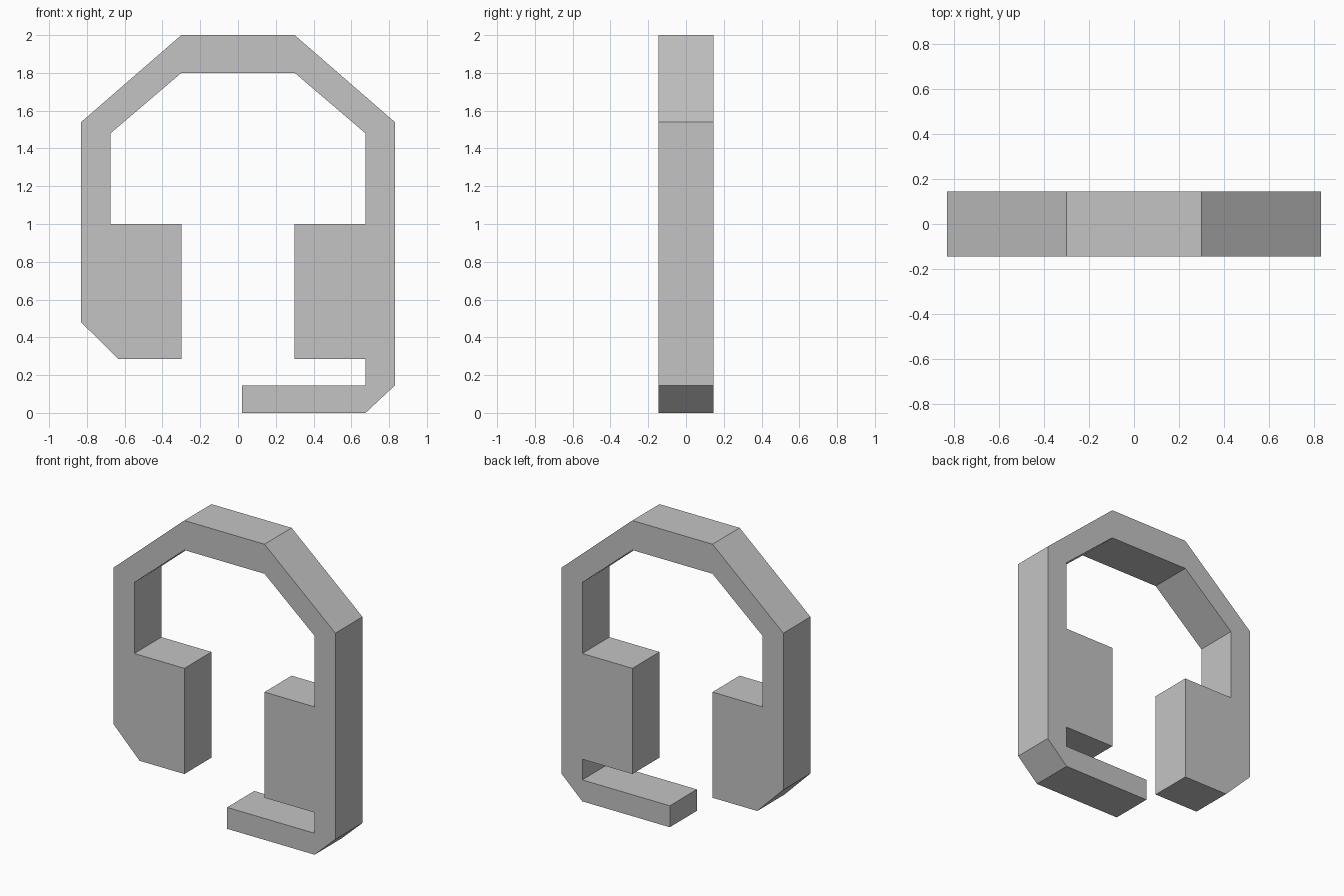
import bpy
import bmesh
from mathutils import Vector

cube = bpy.data.objects.get("Cube")
if cube:
    bpy.data.objects.remove(cube, do_unlink=True)

HALF_DEPTH = 0.145
OUTER, INNER, PAD = 0.83, 0.675, 0.30
PAD_TOP, PAD_BOTTOM = 1.0, 0.285

# One plain grey material
grey = bpy.data.materials.new("plain grey")
grey.use_nodes = True
colour = (0.55, 0.55, 0.55, 1.0)
grey.diffuse_color = colour
grey.node_tree.nodes["Principled BSDF"].inputs["Base Color"].default_value = colour


def extrude_profile(name, outline):
    """Extrude a closed x-z outline along y into a flat-shaded solid."""
    bm = bmesh.new()
    front = bm.faces.new([bm.verts.new((x, -HALF_DEPTH, z)) for x, z in outline])
    new = bmesh.ops.extrude_face_region(bm, geom=[front], use_keep_orig=True)["geom"]
    verts = [v for v in new if isinstance(v, bmesh.types.BMVert)]
    bmesh.ops.translate(bm, vec=Vector((0, 2 * HALF_DEPTH, 0)), verts=verts)
    bmesh.ops.recalc_face_normals(bm, faces=bm.faces)
    mesh = bpy.data.meshes.new(name)
    bm.to_mesh(mesh)
    bm.free()
    mesh.materials.append(grey)
    obj = bpy.data.objects.new(name, mesh)
    bpy.context.collection.objects.link(obj)
    return obj


def mirrored(points):
    return [(-x, z) for x, z in reversed(points)]


# Headband edges, left half mirrored to the right
band_outer = [(OUTER, 1.54), (PAD, 2.0)]
band_inner = [(PAD, 1.8), (INNER, 1.48), (INNER, PAD_TOP), (PAD, PAD_TOP), (PAD, PAD_BOTTOM)]

# Right ear cup with its chamfered lower corner
right_cup = [(-OUTER, 0.48), (-0.635, PAD_BOTTOM)]

# Microphone arm below the left ear cup
mic_arm = [(INNER, PAD_BOTTOM), (INNER, 0.145), (0.02, 0.145),
           (0.02, 0.0), (INNER, 0.0), (OUTER, 0.145)]

outline = (band_outer + mirrored(band_outer) + right_cup
           + mirrored(band_inner) + band_inner + mic_arm)
extrude_profile("headset", outline)
